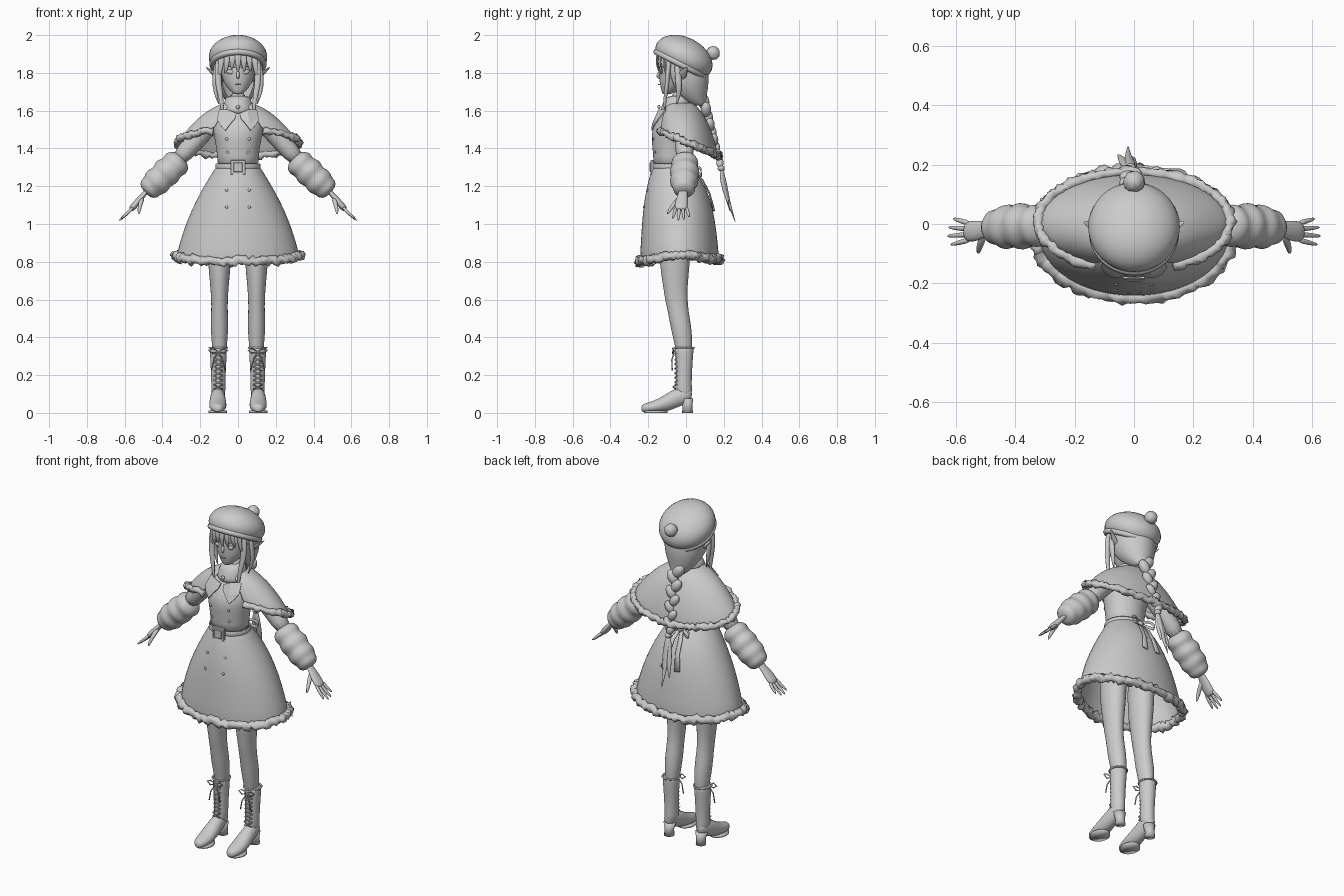
import bpy, bmesh, math, random
from mathutils import Vector, Matrix

random.seed(4)
if "Cube" in bpy.data.objects:
    bpy.data.objects.remove(bpy.data.objects["Cube"], do_unlink=True)

grey = bpy.data.materials.new("soft_grey")
grey.use_nodes = True
tone = (0.6, 0.6, 0.6, 1)
grey.diffuse_color = tone
grey.node_tree.nodes["Principled BSDF"].inputs["Base Color"].default_value = tone


def finish(name, bm, mirror=False, level=0, thick=0, smooth=True):
    bmesh.ops.recalc_face_normals(bm, faces=bm.faces)
    mesh = bpy.data.meshes.new(name)
    bm.to_mesh(mesh)
    bm.free()
    mesh.materials.append(grey)
    for poly in mesh.polygons:
        poly.use_smooth = smooth
    obj = bpy.data.objects.new(name, mesh)
    bpy.context.collection.objects.link(obj)
    if thick:
        obj.modifiers.new("thickness", "SOLIDIFY").thickness = thick
    if mirror:
        obj.modifiers.new("mirror", "MIRROR").use_mirror_merge = False
    if level:
        sub = obj.modifiers.new("rounding", "SUBSURF")
        sub.levels = sub.render_levels = level
    return obj


def skin(name, rings, caps=True, ring_closed=True, loop=False, **options):
    """Join rows of points with quads."""
    bm = bmesh.new()
    rows = [[bm.verts.new(p) for p in ring] for ring in rings]
    n = len(rows[0])
    pairs = list(zip(rows, rows[1:])) + ([(rows[-1], rows[0])] if loop else [])
    for a, b in pairs:
        for i in range(n if ring_closed else n - 1):
            j = (i + 1) % n
            bm.faces.new((a[i], a[j], b[j], b[i]))
    if caps and not loop:
        bm.faces.new(rows[0])
        bm.faces.new(rows[-1])
    return finish(name, bm, **options)


def arc(z, rx, ry, cx, cy, start=0.0, n=20):
    """Points around the vertical axis, beginning at the front; open if start > 0."""
    end = math.tau - start
    count = n if start == 0 else n + 1
    angles = [start + (end - start) * i / n for i in range(count)]
    return [Vector((cx + rx * math.sin(a), cy - ry * math.cos(a), z)) for a in angles]


def stack(name, sections, cx=0.0, level=1, turn=None, **options):
    """Loft of ovals given as (z, rx, ry, cy)."""
    rings = [arc(z, rx, ry, cx, cy) for z, rx, ry, cy in sections]
    if turn:
        rings = [[turn @ p for p in ring] for ring in rings]
    return skin(name, rings, level=level, **options)


def tube(name, points, radii, flat=1.0, across=(1, 0, 0), n=8, loop=False, fuzz=0, **options):
    """Loft along a path; flat scales the thickness, fuzz roughens it."""
    pts = [Vector(p) for p in points]
    if not isinstance(radii, (list, tuple)):
        radii = [radii] * len(pts)
    rings = []
    last = len(pts) - 1
    for i, (p, r) in enumerate(zip(pts, radii)):
        after = pts[(i + 1) % len(pts)] if loop else pts[min(i + 1, last)]
        before = pts[i - 1] if loop else pts[max(i - 1, 0)]
        t = (after - before).normalized()
        u = Vector(across) - t * t.dot(Vector(across))
        u = u.normalized() if u.length > 0.05 else t.orthogonal().normalized()
        v = t.cross(u)
        ring = []
        for k in range(n):
            a = math.tau * k / n
            s = r * (1 + random.uniform(-fuzz, fuzz))
            ring.append(p + u * s * math.cos(a) + v * s * flat * math.sin(a))
        rings.append(ring)
    return skin(name, rings, loop=loop, **options)


def ball(name, centre, size, turn=0.0, fuzz=0, **options):
    bm = bmesh.new()
    bmesh.ops.create_icosphere(bm, subdivisions=3, radius=1)
    place = Matrix.Translation(centre) @ Matrix.Rotation(turn, 4, "Y") @ Matrix.Diagonal((*size, 1))
    for v in bm.verts:
        v.co = place @ (v.co * (1 + random.uniform(-fuzz, fuzz)))
    return finish(name, bm, **options)


def block(name, centre, size):
    bm = bmesh.new()
    bmesh.ops.create_cube(bm, size=1, matrix=Matrix.Translation(centre) @ Matrix.Diagonal((*size, 1)))
    bmesh.ops.bevel(bm, geom=bm.edges[:], offset=0.003, segments=1, affect="EDGES")
    return finish(name, bm, smooth=False)


# Head and face
stack("head", [(1.685, .018, .02, -.105), (1.705, .045, .045, -.085), (1.75, .078, .08, -.062),
               (1.80, .092, .098, -.045), (1.87, .1, .105, -.04), (1.95, .06, .06, -.03)])
tube("nose", [(0, -.13, 1.82), (0, -.148, 1.79), (0, -.152, 1.778), (0, -.13, 1.77)], [.006, .01, .01, .005], level=1)
ball("eye", (.04, -.131, 1.805), (.021, .008, .012), turn=-.15, mirror=True)
tube("eyebrow", [(.016, -.143, 1.83), (.04, -.136, 1.838), (.068, -.117, 1.83)], [.002, .004, .002], mirror=True)
tube("lips", [(-.016, -.14, 1.74), (0, -.144, 1.739), (.016, -.14, 1.74)], [.002, .004, .002])
tube("ear", [(.075, -.045, 1.755), (.105, -.03, 1.775), (.14, -.01, 1.805), (.172, .008, 1.832)],
     [.02, .032, .022, .003], flat=.4, across=(0, 1, -.5), mirror=True, level=1)

# Hair: back shell, fringe and side locks
shell = [(1.92, .11, .115, -.02), (1.86, .118, .13, -.02), (1.79, .122, .13, -.008),
         (1.72, .11, .115, .004), (1.66, .075, .075, .03), (1.62, .035, .035, .075)]
skin("back_hair", [arc(z, rx, ry, 0, cy, math.radians(52)) for z, rx, ry, cy in shell],
     caps=False, ring_closed=False, thick=.012, level=1)
for i in range(7):
    x = (i - 3) * .03
    y = -.153 + 5 * x * x
    low = 1.80 + .012 * (i % 3) - .3 * abs(x)
    tube("fringe_lock", [(x * .7, y + .015, 1.94), (x, y - .004, 1.88), (x * 1.05, y, low + .03), (x * 1.15, y + .012, low)],
         [.02, .019, .013, .002], flat=.35, level=1)
tube("side_lock", [(.095, -.085, 1.9), (.108, -.095, 1.82), (.104, -.1, 1.73), (.085, -.115, 1.65), (.082, -.11, 1.56)],
     [.018, .021, .018, .013, .003], flat=.7, mirror=True, level=1)
tube("outer_lock", [(.115, -.05, 1.86), (.127, -.04, 1.77), (.122, -.035, 1.7), (.1, -.05, 1.63)],
     [.015, .02, .016, .003], flat=.7, across=(0, 1, 0), mirror=True, level=1)

# Braid and loose tail
links = 9
for i in range(links):
    f = i / (links - 1)
    side = 1 if i % 2 else -1
    w = .036 - .012 * f
    middle = (-.012 * f + side * w * .45, .095 + .085 * f, 1.645 - .32 * f)
    ball("braid_link", middle, (w * .85, w * .8, w * 1.3), turn=side * .6)
ball("braid_tie", (-.012, .186, 1.295), (.019, .019, .016))
for i, (dx, dy, z) in enumerate([(-.035, 0, 1.06), (0, .03, 1.0), (.02, -.01, 1.1)]):
    tube("tail_strand", [(-.012, .185, 1.3), (-.012 + dx * .4, .195 + dy * .3, 1.22), (-.02 + dx * .6, .22, 1.13), (-.02 + dx, .235 + dy, z)],
         [.013, .021, .015, .002], flat=.7, level=1)

# Beret with rolled brim and pompom
tilt = Matrix.Translation((0, -.012, 1.88)) @ Matrix.Rotation(math.radians(-27), 4, "X")
stack("beret", [(-.045, .1, .11, 0), (-.052, .125, .137, 0), (-.03, .152, .16, 0), (.01, .162, .169, 0),
                (.055, .143, .148, 0), (.09, .095, .1, 0), (.109, .035, .035, 0)], turn=tilt)
brim = [tilt @ p for p in arc(-.038, .135, .143, 0, 0, n=40)]
tube("beret_brim", brim, .017, across=(0, 0, 1), loop=True)
ball("pompom", (0, .143, 1.905), (.036, .036, .036), fuzz=.06)

# Neck, scarf and coat bodice
stack("neck", [(1.56, .05, .05, -.04), (1.72, .043, .043, -.035)])
stack("scarf", [(1.57, .075, .07, -.05), (1.60, .086, .085, -.055), (1.635, .075, .075, -.05),
                (1.665, .07, .068, -.045), (1.68, .05, .05, -.04)])
stack("bodice", [(1.625, .05, .05, -.04), (1.595, .11, .07, -.045), (1.56, .137, .092, -.055), (1.5, .135, .115, -.07),
                 (1.43, .122, .108, -.075), (1.36, .109, .096, -.077), (1.29, .117, .103, -.075)])
skin("collar_flap", [[(.008, -.15, 1.585), (.05, -.148, 1.605), (.1, -.11, 1.605)],
                     [(.015, -.167, 1.56), (.06, -.174, 1.54), (.112, -.148, 1.555)],
                     [(.045, -.181, 1.525), (.068, -.183, 1.495), (.095, -.17, 1.525)]],
     caps=False, ring_closed=False, thick=.007, mirror=True, smooth=False)
ball("scarf_pin", (0, -.143, 1.62), (.011, .008, .011))

# Flared skirt, open below, with fur hem
flare = [(1.31, .113, .1, -.075), (1.26, .143, .127, -.064), (1.19, .187, .16, -.05),
         (1.08, .245, .186, -.042), (.96, .293, .2, -.037), (.84, .328, .212, -.034)]
rings = [arc(z, rx, ry, 0, cy, n=32) for z, rx, ry, cy in flare]
for p in rings[-1]:
    p.z -= .035 * abs(p.y) / .2
skin("skirt", rings, caps=False, thick=.008, level=1)
hem = [p + Vector((0, 0, random.uniform(-.008, .008) - .035 * abs(p.y) / .2)) for p in arc(.842, .33, .213, 0, -.034, n=110)]
tube("skirt_fur", hem, .023, across=(0, 0, 1), loop=True, fuzz=.4)

# Belt, buckle and buttons
tube("belt", arc(1.305, .116, .102, 0, -.075, n=40), .016, flat=.25, across=(0, 0, 1), loop=True)
block("buckle", (0, -.18, 1.30), (.078, .014, .078))
block("buckle_face", (0, -.188, 1.30), (.05, .01, .05))
for x, y, z in [(.06, -.224, 1.09), (.06, -.205, 1.18), (.06, -.174, 1.45), (.055, -.163, 1.38)]:
    ball("button", (x, y, z), (.008, .004, .008), mirror=True)

# Sash bow at the back
tube("bow_loop", [(0, .035, 1.285), (.04, .075, 1.305), (.085, .08, 1.285), (.075, .085, 1.25), (.035, .075, 1.265)],
     .011, flat=.4, across=(0, 0, 1), loop=True, mirror=True, level=1)
tube("bow_tail", [(.005, .045, 1.28), (.025, .09, 1.23), (.03, .125, 1.16), (.045, .148, 1.07)],
     [.009, .014, .015, .02], flat=.3, mirror=True)
ball("bow_knot", (0, .05, 1.28), (.018, .02, .016))

# Shoulder cape, open in front, with fur edging
gap = math.radians(24)
slope = [(1.645, .07, .068, -.03), (1.62, .125, .09, -.025), (1.58, .19, .118, -.012),
         (1.51, .26, .145, 0), (1.43, .322, .162, .01)]
rows = []
for step, (z, rx, ry, cy) in enumerate(slope):
    row = arc(z, rx, ry, 0, cy, gap, n=32)
    for p in row:
        p.z -= .07 * (p.y - cy) / ry * (step / 4) ** 2
    rows.append(row)
skin("cape", rows, caps=False, ring_closed=False, thick=.008, level=1)
edge = arc(1.43, .324, .165, 0, .01, gap, n=100)
for p in edge:
    p.z += random.uniform(-.006, .006) - .07 * (p.y - .01) / .165
tube("cape_fur", edge, .018, across=(0, 0, 1), fuzz=.4)

# Arms: sleeves, puffed cuffs and hands
tube("sleeve", [(.1, -.03, 1.565), (.16, -.015, 1.52), (.23, -.008, 1.435), (.33, -.005, 1.325)],
     [.05, .058, .052, .05], across=(0, 1, 0), n=12, mirror=True, level=1)
puffs = [.045, .068, .078, .066, .079, .082, .068, .076, .076, .06, .064, .035]
top, bottom = Vector((.293, -.005, 1.352)), Vector((.492, -.012, 1.165))
tube("fur_cuff", [top.lerp(bottom, i / (len(puffs) - 1)) for i in range(len(puffs))], puffs,
     across=(0, 1, 0), n=16, fuzz=.05, mirror=True, level=1)
tube("palm", [(.46, -.012, 1.2), (.495, -.016, 1.16), (.525, -.022, 1.125), (.555, -.026, 1.09), (.57, -.026, 1.073)],
     [.026, .025, .036, .038, .03], flat=.5, across=(0, 1, 0), n=10, mirror=True, level=1)
for i, length in enumerate([.9, 1.05, 1, .78]):
    y = -.053 + .018 * i
    spread = (i - 1.5) * .006
    tube("finger", [(.552, y, 1.092), (.552 + .038 * length, y + spread, 1.092 - .04 * length),
                    (.552 + .077 * length, y + 2 * spread, 1.092 - .073 * length)],
         [.0105, .0095, .005], across=(0, 1, 0), mirror=True, level=1)
tube("thumb", [(.505, -.03, 1.14), (.515, -.06, 1.11), (.523, -.083, 1.08), (.525, -.1, 1.05)],
     [.014, .013, .011, .005], across=(0, 1, 0), mirror=True, level=1)

# Legs
stack("leg", [(1.1, .07, .085, -.055), (.9, .066, .085, -.058), (.78, .06, .08, -.06), (.68, .05, .066, -.057),
              (.6, .044, .06, -.052), (.53, .044, .055, -.04), (.45, .048, .056, -.026), (.36, .04, .047, -.012),
              (.28, .034, .04, -.01)], cx=.098, mirror=True)

# Boots: shaft, foot, heel, laces and bow
stack("boot_shaft", [(.07, .034, .036, -.005), (.12, .038, .046, -.014), (.18, .038, .041, -.011), (.26, .042, .045, -.01),
                     (.34, .046, .05, -.009), (.352, .046, .05, -.009)], cx=.104, mirror=True)
foot = [(.032, .1, .015, .025), (.012, .095, .034, .045), (-.045, .083, .041, .055), (-.1, .055, .046, .05),
        (-.15, .037, .049, .036), (-.2, .028, .042, .028), (-.228, .025, .026, .023), (-.236, .023, .012, .013)]
skin("boot_foot", [[(.107 + rx * math.cos(math.tau * k / 12), y, max(.003, z + rz * math.sin(math.tau * k / 12)))
                    for k in range(12)] for y, z, rx, rz in foot], mirror=True, level=1)
skin("boot_heel", [arc(z, r, r, .105, cy, n=16) for z, r, cy in
                   [(0, .029, .008), (.035, .026, .008), (.075, .035, .002)]], mirror=True)
skin("boot_sole", [arc(z, .05, .062, .107, -.16, n=20) for z in (0, .012)], mirror=True)
for i in range(8):
    z = .125 + .024 * i
    y = -.059 if i else -.068
    for s in (-1, 1):
        tube("lace", [(.104 - s * .024, y + .012, z), (.104, y, z + .012), (.104 + s * .024, y + .012, z + .024)],
             .0035, n=5, mirror=True)
for s in (-1, 1):
    tube("lace_bow", [(.104, -.06, .325), (.104 + s * .03, -.07, .342), (.104 + s * .052, -.068, .332), (.104 + s * .03, -.07, .315)],
         .004, n=5, loop=True, mirror=True)
    tube("lace_end", [(.104, -.062, .325), (.104 + s * .024, -.075, .28), (.104 + s * .036, -.073, .225)], .0035, n=5, mirror=True)
tube("boot_strap", arc(.345, .047, .051, .104, -.009, n=24), .005, across=(0, 0, 1), loop=True, mirror=True)
